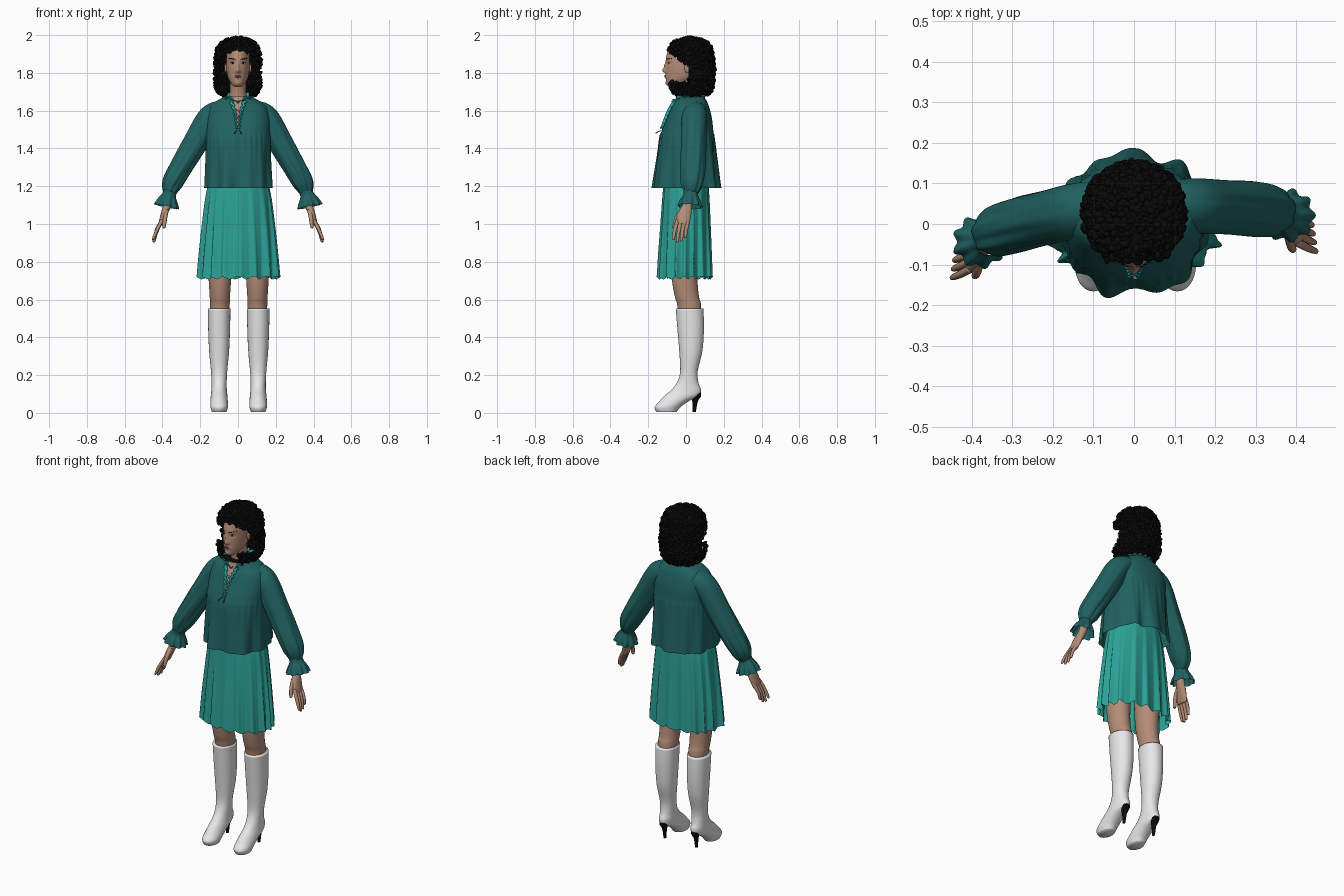
import bpy, bmesh, math, random
from mathutils import Vector, bvhtree
from math import sin, cos, pi, exp

if "Cube" in bpy.data.objects:
    bpy.data.objects.remove(bpy.data.objects["Cube"])

random.seed(4)


def material(name, r, g, b):
    m = bpy.data.materials.new(name)
    m.diffuse_color = (r, g, b, 1)
    m.use_nodes = True
    m.node_tree.nodes["Principled BSDF"].inputs["Base Color"].default_value = m.diffuse_color
    return m


DARK = material("dark teal cloth", 0.014, 0.122, 0.118)
TEAL = material("teal cloth", 0.025, 0.36, 0.31)
BRIGHT = material("bright teal trim", 0.02, 0.42, 0.42)
SKIN = material("skin", 0.46, 0.265, 0.185)
BLACK = material("black", 0.003, 0.003, 0.003)
WHITE = material("white leather", 0.84, 0.84, 0.84)
EYE = material("eye white", 0.6, 0.57, 0.54)
LIPS = material("lips", 0.33, 0.14, 0.11)
GREY = material("button grey", 0.35, 0.35, 0.36)


def make(name, verts, faces, mats):
    me = bpy.data.meshes.new(name)
    me.from_pydata([tuple(v) for v in verts], [], faces)
    bm = bmesh.new()
    bm.from_mesh(me)
    bmesh.ops.recalc_face_normals(bm, faces=bm.faces)
    bm.to_mesh(me)
    bm.free()
    for m in mats:
        me.materials.append(m)
    me.shade_smooth()
    ob = bpy.data.objects.new(name, me)
    bpy.context.collection.objects.link(ob)
    return ob


def spline(keys, steps):
    """Catmull-Rom samples through tuples of numbers."""
    out = []
    last = len(keys) - 1
    for i in range(last):
        a, b, c, d = keys[max(i - 1, 0)], keys[i], keys[i + 1], keys[min(i + 2, last)]
        for s in range(steps):
            t = s / steps
            out.append([0.5 * (2 * q + (r - p) * t + (2 * p - 5 * q + 4 * r - w) * t * t
                        + (3 * q - p - 3 * r + w) * t ** 3) for p, q, r, w in zip(a, b, c, d)])
    return out + [list(keys[-1])]


def tube(name, keys, mats, n=32, steps=6, flat=True, fn=None, caps=True, power=2, skip=None):
    """Loft ellipses (x, y, z, rx, ry); flat keeps them level, otherwise they follow the path."""
    rows = spline(keys, steps)
    verts, faces = [], []
    m = len(rows)
    for i, r in enumerate(rows):
        c, u, v = Vector(r[:3]), Vector((1, 0, 0)), Vector((0, 1, 0))
        if not flat:
            t = (Vector(rows[min(i + 1, m - 1)][:3]) - Vector(rows[max(i - 1, 0)][:3])).normalized()
            v = (v - t * v.dot(t)).normalized()
            u = t.cross(v)
        for j in range(n):
            a = 2 * pi * j / n
            x, y = [math.copysign(abs(q) ** (2 / power), q) for q in (cos(a), sin(a))]
            p = c + u * max(r[3], 0.001) * x + v * max(r[4], 0.001) * y
            verts.append(fn(p, c, a, i / (m - 1)) if fn else p)
    for i in range(m - 1):
        for j in range(n):
            k = (j + 1) % n
            f = (i * n + j, i * n + k, i * n + n + k, i * n + n + j)
            if not (skip and skip(sum((verts[q] for q in f), Vector()) / 4)):
                faces.append(f)
    if caps:
        faces += [tuple(range(n)), tuple(range((m - 1) * n, m * n))]
    return make(name, verts, faces, mats)


def level(rows, cx=0):
    """(z, rx, y front, y back) rows to ellipse keys."""
    return [(cx, (f + b) / 2, z, rx, (b - f) / 2) for z, rx, f, b in rows]


def ball(name, loc, size, mat):
    bm = bmesh.new()
    bmesh.ops.create_uvsphere(bm, u_segments=16, v_segments=10, radius=1)
    vs = [Vector(loc) + Vector([a * b for a, b in zip(v.co, size)]) for v in bm.verts]
    fs = [[v.index for v in f.verts] for f in bm.faces]
    bm.free()
    return make(name, vs, fs, [mat])


# Blouse: yoke on top, gathered folds below
def blouse_folds(p, c, a, t):
    k = min(max((1.47 - p.z) / 0.28, 0), 1)
    s = 1 + k * (0.055 * cos(7 * a + 0.6) + 0.05 * cos(11 * a + 2))
    if p.z < 1.475:
        s += 0.015 + 0.014 * cos(30 * a + sin(5 * a)) * (1 - k)
    return Vector((c.x + (p.x - c.x) * (1 + (s - 1) * 0.6), c.y + (p.y - c.y) * s, p.z))


blouse = tube("blouse", level([(1.675, .07, -.05, .095), (1.65, .115, -.058, .11), (1.62, .152, -.075, .122),
              (1.56, .17, -.1, .137), (1.47, .17, -.136, .147), (1.33, .171, -.155, .16),
              (1.19, .174, -.17, .172)]), [DARK, SKIN], n=144, steps=8, fn=blouse_folds, caps=False, power=2.35)
for f in blouse.data.polygons:  # neck slit shows skin
    if f.center.y < 0 and f.center.z > 1.52 and abs(f.center.x) < 0.006 + (f.center.z - 1.52) * 0.12:
        f.material_index = 1


# Ruffled collar, slit frills, buttons and tie strings
def collar_wave(p, c, a, t):
    q = c + (p - c) * (1 + (0.03 + 0.1 * t) * cos(16 * a))
    q.z -= 0.045 * max(0, -sin(a)) ** 2
    return q


tube("collar_outer", [(0, .022, 1.65, .085, .078), (0, .022, 1.67, .077, .073), (0, .022, 1.687, .086, .08)],
     [DARK], n=128, fn=collar_wave, caps=False)
tube("collar_frill", [(0, .02, 1.655, .072, .07), (0, .018, 1.675, .07, .07), (0, .014, 1.697, .082, .084)],
     [BRIGHT], n=128, fn=collar_wave, caps=False)
for s, side in ((-1, "left"), (1, "right")):
    tube(side + "_slit_frill", [(s * .036, -.058, 1.65, .009, .012), (s * .018, -.088, 1.6, .007, .012),
         (s * .01, -.112, 1.55, .005, .009), (s * .006, -.13, 1.505, .004, .006)], [BRIGHT], n=10, steps=10,
         flat=False, fn=lambda p, c, a, t: p + Vector((0.005 * sin(45 * t), 0, 0)))
    tube(side + "_tie_string", [(s * .006, -.125, 1.495, .002, .002), (s * .012, -.145, 1.49, .002, .002),
         (s * .018, -.16, 1.48, .003, .003)], [DARK], n=6, flat=False)
for i in range(4):
    ball("button", (0.004, -.089 - .0145 * i, 1.60 - .03 * i), (.006, .005, .006), GREY)


# Skirt with flared, uneven pleats
def pleats(p, c, a, t):
    w = 17 * a + 1.1 * sin(3 * a) + .6 * sin(5 * a)
    q = c + (p - c) * (1 + t * (.06 * cos(w) + .018 * cos(2 * w + 1) + .02 * cos(5 * a + 1)))
    q.z += .008 * t * t * cos(w + 1)
    return q


tube("skirt", level([(1.25, .15, -.115, .115), (1.15, .172, -.122, .122), (1.0, .188, -.13, .127),
     (.85, .2, -.138, .131), (.715, .208, -.143, .134)]), [TEAL], n=192, steps=6, caps=False, power=2.2, fn=pleats)

# Arms and legs, one pass per side (left is x < 0)
for s, side, d, fx in ((-1, "left", -.085, .100), (1, "right", -.02, .107)):
    sleeve = [(.09, 1.60, .055, .06), (.15, 1.56, .066, .068), (.225, 1.43, .065, .066), (.295, 1.31, .06, .066),
              (.345, 1.22, .054, .058), (.362, 1.165, .033, .036)]
    tube(side + "_sleeve", [(s * x, .048 + d * i / 5, z, rx, ry) for i, (x, z, rx, ry) in enumerate(sleeve)],
         [DARK], n=64, steps=8, flat=False,
         fn=lambda p, c, a, t: c + (p - c) * (1 + t * (.06 * cos(7 * a + 5 * t) + .03 * cos(13 * a))))
    y = .045 + d
    tube(side + "_cuff_frill", [(s * .358, y, 1.175, .034, .037), (s * .366, y, 1.15, .038, .04),
         (s * .374, y - .002, 1.12, .054, .054), (s * .38, y - .004, 1.092, .064, .062)], [DARK], n=96,
         flat=False, caps=False, fn=lambda p, c, a, t: c + (p - c) * (1 + .1 * t * cos(9 * a)))
    # Hand
    y -= .014
    tube(side + "_palm", [(s * .355, y + .014, 1.19, .022, .024), (s * .37, y, 1.11, .021, .023),
         (s * .389, y - .016, 1.06, .018, .034), (s * .407, y - .03, 1.005, .013, .037),
         (s * .411, y - .032, .996, .007, .03)], [SKIN], n=24, flat=False)
    for i in range(4):
        o = (i - 1.5) * .0185
        reach = (.078, .096, .1, .088)[3 - i]
        tube(side + "_finger", [(s * .402, y - .028 + o, 1.02, .01, .0105),
             (s * .43, y - .04 + o * 1.1, 1.01 - reach * .5, .009, .0095),
             (s * (.448 - .003 * i), y - .046 + o * 1.15, 1.01 - reach, .007, .007),
             (s * (.449 - .003 * i), y - .047 + o * 1.15, 1.005 - reach, .002, .002)], [SKIN], n=10, flat=False)
    tube(side + "_thumb", [(s * .38, y - .03, 1.07, .013, .014), (s * .386, y - .06, 1.03, .011, .012),
         (s * .392, y - .074, .985, .009, .009), (s * .393, y - .075, .978, .002, .002)], [SKIN], n=10, flat=False)
    # Leg
    tube(side + "_leg", level([(1.0, .07, -.08, .08), (.9, .068, -.082, .078), (.72, .06, -.076, .062),
         (.62, .054, -.06, .068), (.57, .052, -.046, .08), (.48, .048, -.036, .08)], s * (fx - .004)), [SKIN], n=32)
    # Boot with a slim black heel
    tube(side + "_boot", level([(.553, .06, -.054, .092), (.45, .058, -.046, .095), (.33, .053, -.036, .087),
         (.22, .043, -.031, .062), (.16, .04, -.048, .066), (.12, .041, -.08, .08), (.09, .044, -.115, .068),
         (.06, .046, -.142, .012), (.03, .046, -.166, -.03), (.004, .038, -.156, -.05)], s * fx),
         [WHITE], n=40, power=2.1)
    tube(side + "_boot_heel", level([(.115, .028, .015, .078), (.09, .024, .022, .08), (.06, .012, .033, .063),
         (.005, .008, .034, .052)], s * fx), [BLACK], n=16)

# Neck and head
tube("neck", [(0, .02, 1.58, .12, .05), (0, .02, 1.64, .065, .055), (0, .015, 1.68, .045, .047),
     (0, .005, 1.77, .043, .05)], [SKIN])


def features(p, c, a, t):
    if p.y > -.03:
        return p
    g = lambda x, z, w, h: exp(-((abs(p.x) - x) / w) ** 2 - ((p.z - z) / h) ** 2)
    q = p.copy()
    q.y -= .017 * g(0, 1.812, .011, .012) + .009 * g(0, 1.835, .008, .018) + .004 * g(.011, 1.806, .007, .007)
    q.y -= .005 * g(0, 1.781, .02, .009) + .005 * g(0, 1.745, .018, .01) + .002 * g(.028, 1.873, .02, .008)
    q.y += .005 * g(.027, 1.85, .014, .01)
    return q


head = tube("head", level([(1.725, .015, -.088, -.06), (1.735, .03, -.1, -.02), (1.76, .047, -.106, .04),
            (1.79, .057, -.107, .08), (1.84, .062, -.107, .1), (1.89, .061, -.104, .11), (1.93, .052, -.086, .1),
            (1.955, .025, -.04, .06)]), [SKIN], n=96, steps=9, fn=features)
tree = bvhtree.BVHTree.FromPolygons([v.co for v in head.data.vertices], [tuple(f.vertices) for f in head.data.polygons])


def on_face(name, x, z, size, mat, out=0):
    hit = tree.ray_cast(Vector((x, -1, z)), Vector((0, 1, 0)))[0]
    return ball(name, (x, hit.y - out, z), size, mat)


for s, side in ((-1, "left"), (1, "right")):
    on_face(side + "_eye", s * .027, 1.851, (.012, .003, .005), EYE)
    on_face(side + "_iris", s * .027, 1.851, (.005, .0025, .005), BLACK, .002)
    on_face(side + "_upper_lashes", s * .028, 1.8565, (.014, .003, .002), BLACK, .001)
    for i in range(4):
        on_face(side + "_eyebrow", s * (.016 + .009 * i), 1.872 + .002 * min(i, 2), (.007, .002, .0022), BLACK)
    ball(side + "_ear", (s * .064, .008, 1.825), (.008, .016, .027), SKIN)
on_face("upper_lip", 0, 1.785, (.019, .003, .0036), LIPS)
on_face("lower_lip", 0, 1.778, (.016, .003, .004), LIPS)

# Curly hair: a shell plus scattered curls, leaving the face free
PROFILE = [(1.69, .098), (1.73, .121), (1.79, .127), (1.85, .125), (1.9, .121), (1.945, .106), (1.975, .077), (1.992, .02)]


def in_face(p):
    return p.y < .012 and p.z < 1.845 - .8 * p.y and (p.z > 1.755 or abs(p.x) < .058)


tube("hair_shell", [(0, .022, z - .008, r * .92, r * .96) for z, r in PROFILE], [BLACK], n=96, skip=in_face)
bm = bmesh.new()
bmesh.ops.create_icosphere(bm, subdivisions=2, radius=1)
unit = [v.co.copy() for v in bm.verts]
tris = [[v.index for v in f.verts] for f in bm.faces]
bm.free()
rings = spline(PROFILE, 12)
verts, faces = [], []
while len(faces) < 1200 * len(tris):
    z, r = random.choice(rings)
    if random.random() > r / .126 + .1:
        continue
    a = random.uniform(0, 2 * pi)
    r -= random.uniform(.0, .012)
    c = Vector((r * cos(a), .022 + r * 1.03 * sin(a), z - .006))
    if in_face(c):
        continue
    size = [random.uniform(.006, .014) for _ in range(3)]
    base = len(verts)
    verts += [c + Vector([v[i] * size[i] for i in range(3)]) for v in unit]
    faces += [[base + i for i in t] for t in tris]
make("hair_curls", verts, faces, [BLACK])
